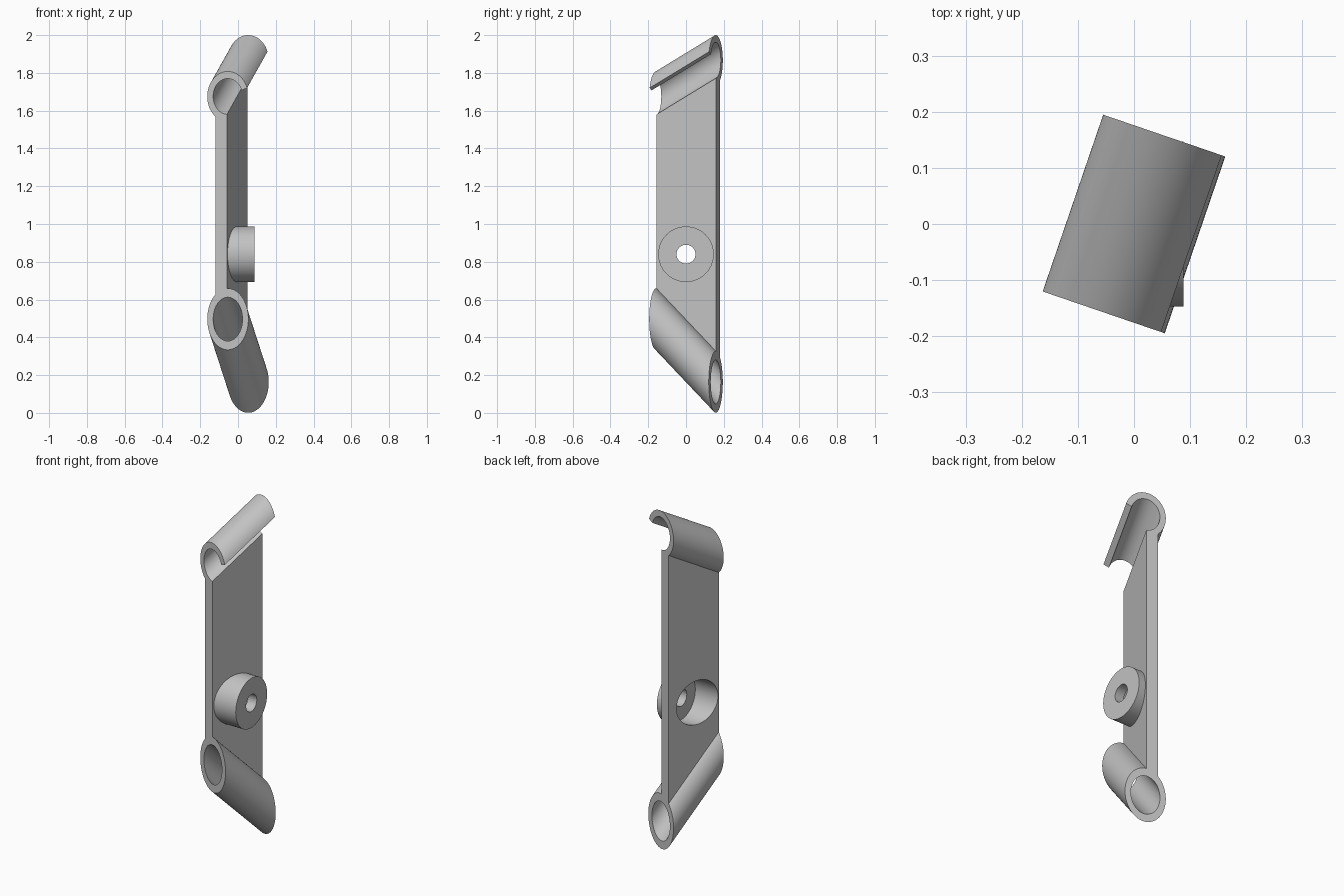
import bpy, bmesh
from math import cos, sin, tan, acos, atan, radians, tau
from mathutils import Matrix

if "Cube" in bpy.data.objects:
    bpy.data.objects.remove(bpy.data.objects["Cube"])

HALF = 0.1665                    # half the depth of the body
OUTER, INNER = 0.115, 0.082      # tube radii
LEFT, RIGHT = -0.07, -0.005      # plate faces
YAW = radians(-18.9)             # body turned about z
TURN = Matrix.Rotation(YAW, 4, "Z")
LOW_Z, LOW_TILT = 0.33, radians(-45)
TOP_Z, TOP_TILT = 1.771, radians(30)

grey = bpy.data.materials.new("plain grey")
grey.use_nodes = True
grey.diffuse_color = (0.54, 0.54, 0.54, 1)
grey.node_tree.nodes["Principled BSDF"].inputs["Base Color"].default_value = grey.diffuse_color


def finish(name, bm):
    bmesh.ops.recalc_face_normals(bm, faces=bm.faces)
    mesh = bpy.data.meshes.new(name)
    bm.to_mesh(mesh)
    bm.free()
    mesh.materials.append(grey)
    obj = bpy.data.objects.new(name, mesh)
    bpy.context.collection.objects.link(obj)
    return obj


def smooth(obj):
    bpy.ops.object.select_all(action="DESELECT")
    obj.select_set(True)
    bpy.context.view_layer.objects.active = obj
    bpy.ops.object.shade_smooth_by_angle(angle=radians(30))


def on_slope(w, u, across, z, tilt):
    """Point on a tilted tube's upright end plane."""
    return TURN @ Matrix.Translation((w, u, z + u * tan(tilt) + across / cos(tilt))).translation


def tube(name, z, tilt, outer_arc, inner_arc, closed, steps=72):
    """Tilted tube, whole or open, with upright ends."""
    bm = bmesh.new()
    rows = []
    for i in range(steps if closed else steps + 1):
        row = []
        for r, (a, b), u in ((OUTER, outer_arc, -HALF), (OUTER, outer_arc, HALF),
                             (INNER, inner_arc, HALF), (INNER, inner_arc, -HALF)):
            t = a + (b - a) * i / steps
            row.append(bm.verts.new(on_slope(r * cos(t), u, r * sin(t), z, tilt)))
        rows.append(row)
    pairs = list(zip(rows, rows[1:]))
    if closed:
        pairs.append((rows[-1], rows[0]))
    else:
        bm.faces.new(rows[0])
        bm.faces.new(rows[-1])
    for p, q in pairs:
        for k in range(4):
            n = (k + 1) % 4
            bm.faces.new((p[k], p[n], q[n], q[k]))
    smooth(finish(name, bm))


def rod(name, radius, x0, x1):
    """Cylinder along x at the boss centre."""
    bm = bmesh.new()
    place = (Matrix.Translation(((x0 + x1) / 2, 0, 0.84))
             @ Matrix.Rotation(radians(90), 4, "Y"))
    bmesh.ops.create_cone(bm, cap_ends=True, segments=72, radius1=radius,
                          radius2=radius, depth=x1 - x0, matrix=place)
    return bm


# Tubes: a closed one below, an open hook above
tube("lower_tube", LOW_Z, LOW_TILT, (0, tau), (0, tau), True)
lip = radians(20)
tube("upper_hook", TOP_Z, TOP_TILT, (lip, tau - acos(RIGHT / OUTER)),
     (lip, tau - acos(RIGHT / INNER)), False)

# Plate, its ends buried in the tube walls
bm = bmesh.new()
bmesh.ops.create_cube(bm, size=2)
for v in bm.verts:
    w = RIGHT if v.co.x > 0 else LEFT
    u = HALF if v.co.y > 0 else -HALF
    if v.co.z > 0:
        v.co = on_slope(w, u, -0.086, TOP_Z, TOP_TILT)
    else:
        v.co = on_slope(w, u, 0.088, LOW_Z, LOW_TILT)
plate = finish("plate_with_boss", bm)

# Boss, its root slanted to sit inside the plate
bm = rod("boss", 0.147, -0.1, 0.088)
for v in bm.verts:
    if v.co.x < 0:
        v.co.x = -0.016 - tan(YAW) * v.co.y
boss = finish("boss_helper", bm)
pocket = finish("pocket_cutter", rod("pocket", 0.13, -0.4, 0.03))
hole = finish("hole_cutter", rod("hole", 0.05, -0.4, 0.4))

for helper, mode in ((boss, "UNION"), (pocket, "DIFFERENCE"), (hole, "DIFFERENCE")):
    mod = plate.modifiers.new(helper.name, "BOOLEAN")
    mod.operation = mode
    mod.solver = "EXACT"
    mod.object = helper
    bpy.ops.object.select_all(action="DESELECT")
    bpy.context.view_layer.objects.active = plate
    plate.select_set(True)
    bpy.ops.object.modifier_apply(modifier=mod.name)
    bpy.data.objects.remove(helper)
smooth(plate)
